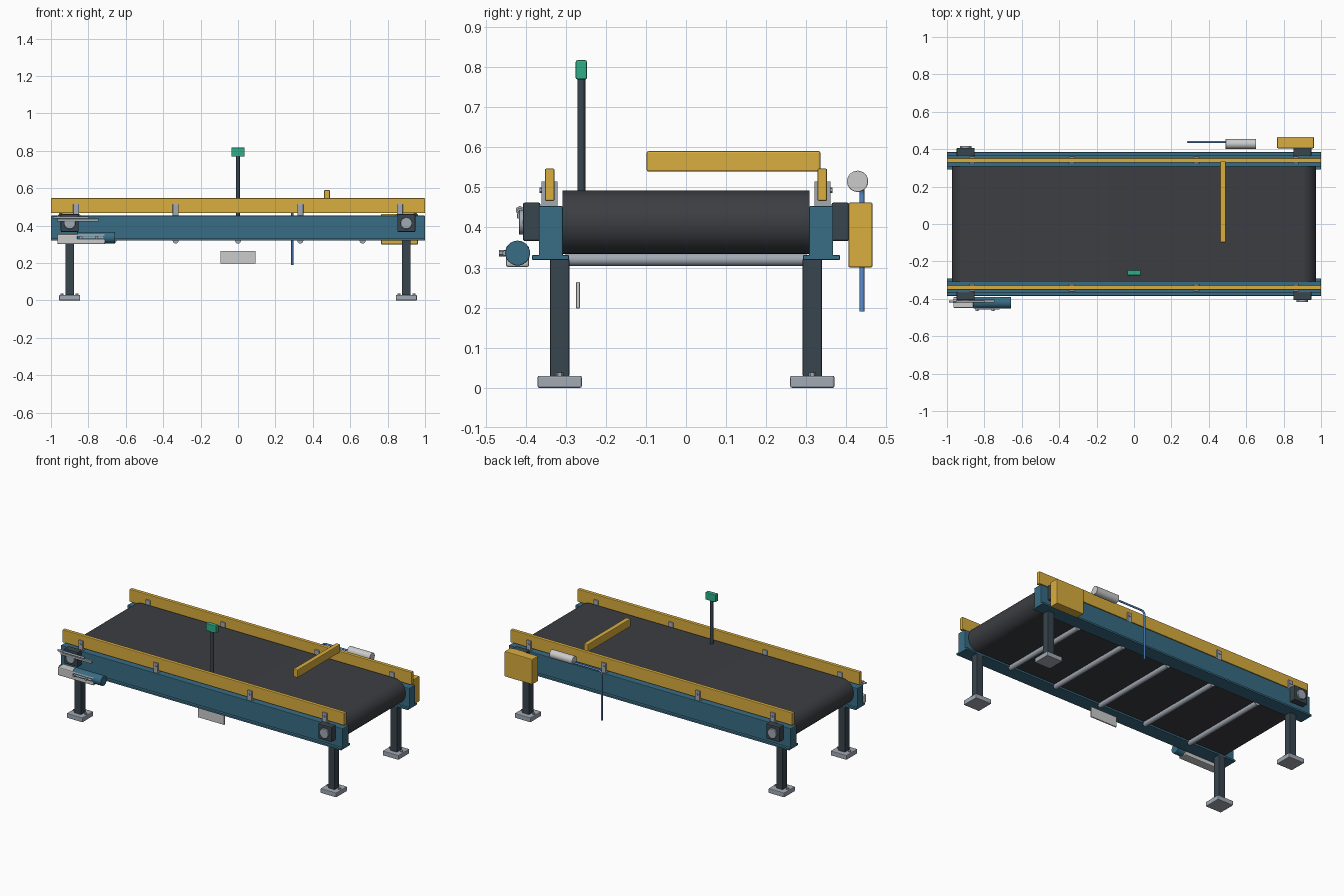
import bpy, math
from mathutils import Vector

if "Cube" in bpy.data.objects:
    bpy.data.objects.remove(bpy.data.objects["Cube"])

def material(name, r, g, b):
    m = bpy.data.materials.new(name)
    m.diffuse_color = (r, g, b, 1)
    m.use_nodes = True
    m.node_tree.nodes["Principled BSDF"].inputs["Base Color"].default_value = m.diffuse_color
    return m

BLUE = material("frame_blue", 0.04, 0.15, 0.23)
YELLOW = material("safety_yellow", 0.70, 0.42, 0.05)
RUBBER = material("belt_rubber", 0.045, 0.048, 0.055)
DARK = material("dark_steel", 0.04, 0.06, 0.075)
STEEL = material("steel", 0.36, 0.40, 0.45)
PALE = material("pale_metal", 0.58, 0.60, 0.60)
GREEN = material("sensor_green", 0.03, 0.42, 0.25)
HOSE = material("hose_blue", 0.10, 0.27, 0.62)

def finish(ob, name, mat, bevel=0):
    ob.name = name
    ob.data.materials.append(mat)
    if bevel:
        b = ob.modifiers.new("bevel", 'BEVEL')
        b.width, b.segments, b.limit_method = bevel, 2, 'ANGLE'
    return ob

def box(name, x, y, z, mat, bevel=0.003):
    """Box from (min, max) ranges."""
    lo, hi = zip(*(sorted(r) for r in (x, y, z)))
    bpy.ops.mesh.primitive_cube_add(size=1, location=[(a + b) / 2 for a, b in zip(lo, hi)])
    ob = bpy.context.object
    ob.scale = [b - a for a, b in zip(lo, hi)]
    bpy.ops.object.transform_apply(location=False, rotation=False, scale=True)
    return finish(ob, name, mat, bevel)

def rod(name, a, b, r, mat, bevel=0, sides=32):
    """Cylinder between two points."""
    a, b = Vector(a), Vector(b)
    bpy.ops.mesh.primitive_cylinder_add(vertices=sides, radius=r, depth=(b - a).length, location=(a + b) / 2)
    ob = bpy.context.object
    ob.rotation_euler = (b - a).to_track_quat('Z', 'Y').to_euler()
    bpy.ops.object.shade_smooth_by_angle()
    return finish(ob, name, mat, bevel)

# Belt: thin stadium-shaped loop extruded across the width
AX, AZ, R, T = 0.895, 0.413, 0.079, 0.010
def loop(r):
    pts = []
    for sx, start in ((1, -90), (-1, 90)):
        for i in range(25):
            t = math.radians(start + 180 * i / 24)
            pts.append((sx * AX + r * math.cos(t), AZ + r * math.sin(t)))
    return pts

outer, inner = loop(R), loop(R - T)
n = len(outer)
verts = [(x, y, z) for ring in (outer, inner) for y in (-0.308, 0.308) for x, z in ring]
faces = []
for i in range(n):
    j = (i + 1) % n
    faces += [(i, j, n + j, n + i), (2*n + j, 2*n + i, 3*n + i, 3*n + j),
              (j, i, 2*n + i, 2*n + j), (n + i, n + j, 3*n + j, 3*n + i)]
me = bpy.data.meshes.new("belt")
me.from_pydata(verts, [], faces)
belt = bpy.data.objects.new("belt", me)
bpy.context.collection.objects.link(belt)
bpy.context.view_layer.objects.active = belt
bpy.ops.object.select_all(action='DESELECT')
belt.select_set(True)
bpy.ops.object.shade_smooth_by_angle()
finish(belt, "belt", RUBBER)

# End drums with shafts
for s, end in ((-1, "tail"), (1, "drive")):
    rod(end + "_drum", (s * AX, -0.30, AZ), (s * AX, 0.30, AZ), R - T - 0.001, STEEL)

# Return rollers under the belt
for i in range(-2, 3):
    rod("return_roller", (i * 0.333, -0.30, 0.32), (i * 0.333, 0.30, 0.32), 0.016, STEEL)

# Both sides: frame beam, guard rail, brackets, legs, feet, bearings
for s, side in ((-1, "front"), (1, "back")):
    Y = lambda a, b: (s * a, s * b)
    box(side + "_side_beam", (-1, 1), Y(0.307, 0.367), (0.322, 0.453), BLUE)
    box(side + "_beam_flange", (-1, 1), Y(0.292, 0.384), (0.319, 0.331), BLUE, 0.002)
    box(side + "_guard_rail", (-1, 1), Y(0.328, 0.352), (0.466, 0.547), YELLOW, 0.004)
    for x in (-0.865, -0.333, 0.333, 0.865):
        box(side + "_rail_bracket", (x - 0.016, x + 0.016), Y(0.320, 0.361), (0.449, 0.515), STEEL, 0.002)
        rod(side + "_bracket_bolt", (x, s * 0.359, 0.493), (x, s * 0.366, 0.493), 0.007, STEEL, sides=6)
    for x in (-0.9, 0.9):
        box(side + "_leg", (x - 0.023, x + 0.023), Y(0.291, 0.339), (0.028, 0.322), DARK, 0.003)
        box(side + "_foot", (x - 0.056, x + 0.056), Y(0.260, 0.370), (0, 0.030), STEEL, 0.004)
        for dx in (-0.04, 0.04):
            rod(side + "_foot_bolt", (x + dx, s * 0.315, 0.028), (x + dx, s * 0.315, 0.038), 0.009, STEEL, sides=6)
        box(side + "_bearing_block", (x - 0.048, x + 0.048), Y(0.363, 0.407), (0.366, 0.462), DARK, 0.005)
        rod(side + "_bearing_cap", (x, s * 0.30, AZ), (x, s * 0.417, AZ), 0.031, STEEL, 0.002)

# Drive guard at the back right
box("drive_guard", (0.765, 0.962), (0.405, 0.465), (0.300, 0.462), YELLOW, 0.004)

# Gear motor and mount at the front left
box("motor_mount", (-0.966, -0.71), (-0.449, -0.391), (0.301, 0.354), PALE, 0.006)
rod("motor", (-0.86, -0.42, 0.336), (-0.657, -0.42, 0.336), 0.031, BLUE, 0.002)
rod("adjuster_rod", (-0.845, -0.452, 0.336), (-0.72, -0.452, 0.336), 0.006, STEEL)
for x in (-0.84, -0.755):
    rod("mount_bolt", (x, -0.445, 0.336), (x, -0.466, 0.336), 0.008, STEEL, sides=12)

# Belt tensioner across the front left bearing
box("tension_plate", (-0.965, -0.745), (-0.421, -0.405), (0.422, 0.437), STEEL, 0.002)
rod("tension_screw", (-0.988, -0.414, 0.443), (-0.80, -0.414, 0.443), 0.006, STEEL)
rod("tension_nut", (-0.968, -0.414, 0.443), (-0.95, -0.414, 0.443), 0.011, STEEL, sides=6)

# Diverter arm over the belt
box("diverter_arm", (0.461, 0.491), (-0.098, 0.335), (0.539, 0.590), YELLOW, 0.004)

# Air cylinder with its bent hose
rod("air_cylinder", (0.49, 0.428, 0.515), (0.653, 0.428, 0.515), 0.0265, PALE, 0.002)
cu = bpy.data.curves.new("air_hose", 'CURVE')
cu.dimensions, cu.bevel_depth, cu.bevel_resolution, cu.use_fill_caps = '3D', 0.006, 3, True
sp = cu.splines.new('POLY')
path = [(0.495, 0.505)] + [(0.315 - 0.025 * math.sin(t), 0.480 + 0.025 * math.cos(t))
        for t in (math.pi / 2 * i / 6 for i in range(7))] + [(0.29, 0.19)]
sp.points.add(len(path) - 1)
for p, (x, z) in zip(sp.points, path):
    p.co = (x, 0.439, z, 1)
hose = bpy.data.objects.new("air_hose", cu)
bpy.context.collection.objects.link(hose)
finish(hose, "air_hose", HOSE)

# Sensor on its post, and the blank plate below the frame
rod("sensor_post", (0, -0.261, 0.445), (0, -0.261, 0.775), 0.010, DARK)
box("sensor_head", (-0.036, 0.036), (-0.275, -0.247), (0.769, 0.817), GREEN, 0.004)
box("blank_plate", (-0.094, 0.093), (-0.274, -0.265), (0.198, 0.264), PALE, 0.002)
